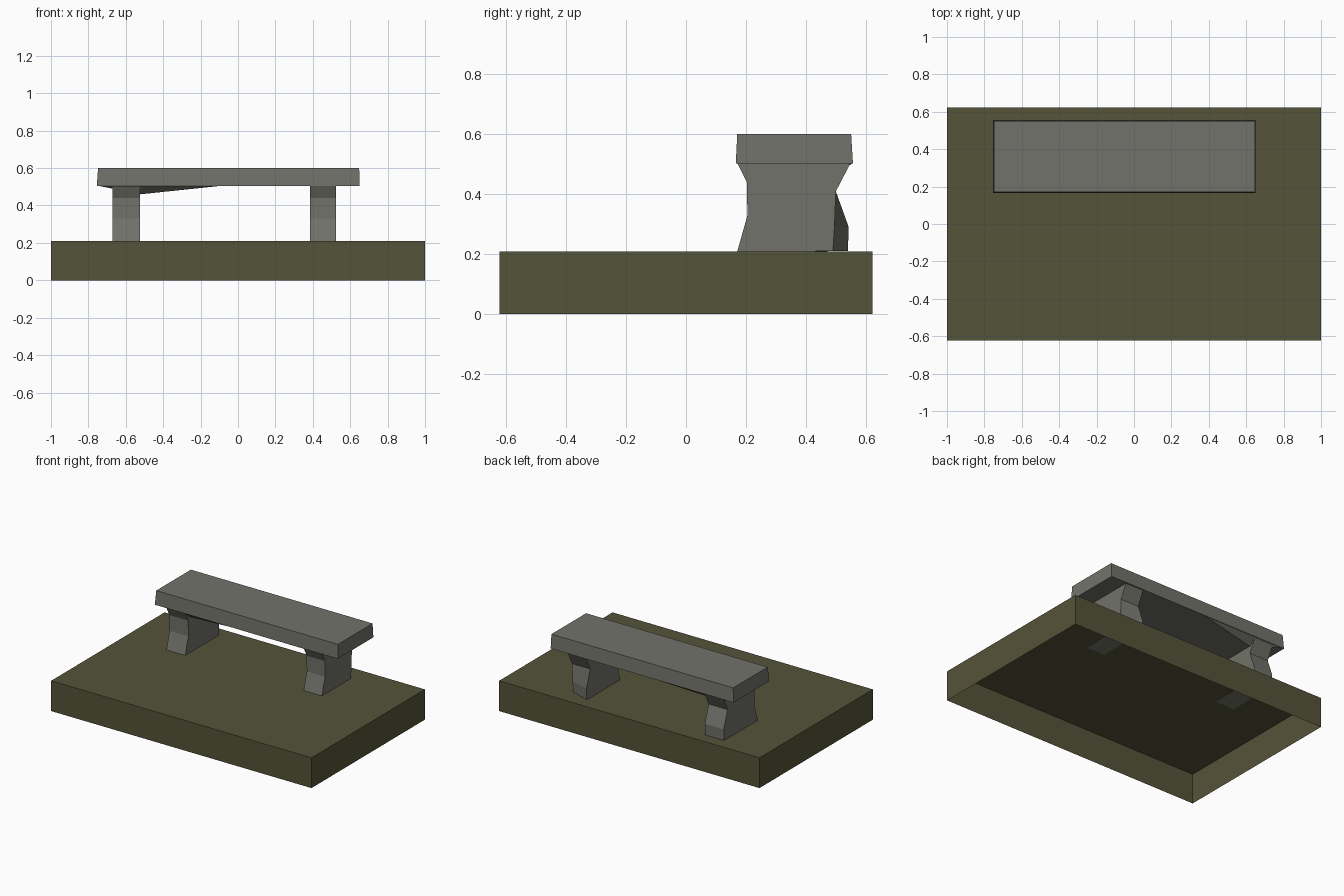
import bpy, bmesh

if "Cube" in bpy.data.objects:
    bpy.data.objects.remove(bpy.data.objects["Cube"])


def material(name, rgb):
    m = bpy.data.materials.new(name)
    m.diffuse_color = (*rgb, 1.0)
    m.use_nodes = True
    m.node_tree.nodes["Principled BSDF"].inputs["Base Color"].default_value = m.diffuse_color
    return m


stone = material("grey stone", (0.165, 0.171, 0.144))
earth = material("olive earth", (0.091, 0.087, 0.041))


def make(name, bm, mat):
    bmesh.ops.recalc_face_normals(bm, faces=bm.faces[:])
    me = bpy.data.meshes.new(name)
    bm.to_mesh(me)
    bm.free()
    me.materials.append(mat)
    ob = bpy.data.objects.new(name, me)
    bpy.context.collection.objects.link(ob)
    return ob


def loft(name, rings, mat, cap_end=True):
    """Skin a stack of equal-length point rings and cap the ends."""
    bm = bmesh.new()
    vs = [[bm.verts.new(p) for p in r] for r in rings]
    n = len(vs[0])
    for a, b in zip(vs, vs[1:]):
        for i in range(n):
            j = (i + 1) % n
            bm.faces.new((a[i], a[j], b[j], b[i]))
    bm.faces.new(vs[0])
    if cap_end:
        bm.faces.new(vs[-1])
    return make(name, bm, mat)


def rect(x0, x1, y0, y1, z):
    return [(x0, y0, z), (x1, y0, z), (x1, y1, z), (x0, y1, z)]


# ground block, open underneath
loft("ground_block", [rect(-1, 1, -0.622, 0.622, 0.21),
                      rect(-1, 1, -0.622, 0.622, 0)], earth, cap_end=False)

# seat slab, slightly tapered to the top
loft("seat", [rect(-0.755, 0.65, 0.166, 0.557, 0.503),
              rect(-0.748, 0.648, 0.171, 0.551, 0.601)], stone)

# sagging underside near the left leg
bm = bmesh.new()
sag = [(-0.74, 0.17, 0.504), (-0.1, 0.17, 0.504), (-0.1, 0.555, 0.504),
       (-0.74, 0.555, 0.504), (-0.66, 0.22, 0.488), (-0.52, 0.22, 0.46),
       (-0.52, 0.5, 0.46), (-0.66, 0.5, 0.488)]
v = [bm.verts.new(p) for p in sag]
for f in ((0, 1, 5, 4), (1, 2, 6, 5), (2, 3, 7, 6), (3, 0, 4, 7),
          (4, 5, 6, 7), (3, 2, 1, 0)):
    bm.faces.new([v[i] for i in f])
bmesh.ops.triangulate(bm, faces=bm.faces[:])
make("seat_underside", bm, stone)


# waisted legs: (z front, z back, front y, back y left side, back y right side)
def leg(name, x0, x1, levels):
    rings = []
    for zf, zb, yf, yl, yr in levels:
        rings.append([(x0, yf, zf), (x1, yf, zf), (x1, yr, zb), (x0, yl, zb)])
    return loft(name, rings, stone)


leg("left_leg", -0.67, -0.525,
    [(0.206, 0.211, 0.17, 0.54, 0.54), (0.33, 0.29, 0.205, 0.543, 0.543),
     (0.44, 0.41, 0.203, 0.5, 0.5), (0.506, 0.506, 0.17, 0.55, 0.55)])
leg("right_leg", 0.385, 0.525,
    [(0.206, 0.211, 0.17, 0.54, 0.49), (0.33, 0.29, 0.205, 0.543, 0.495),
     (0.44, 0.41, 0.203, 0.5, 0.5), (0.506, 0.506, 0.17, 0.55, 0.55)])
